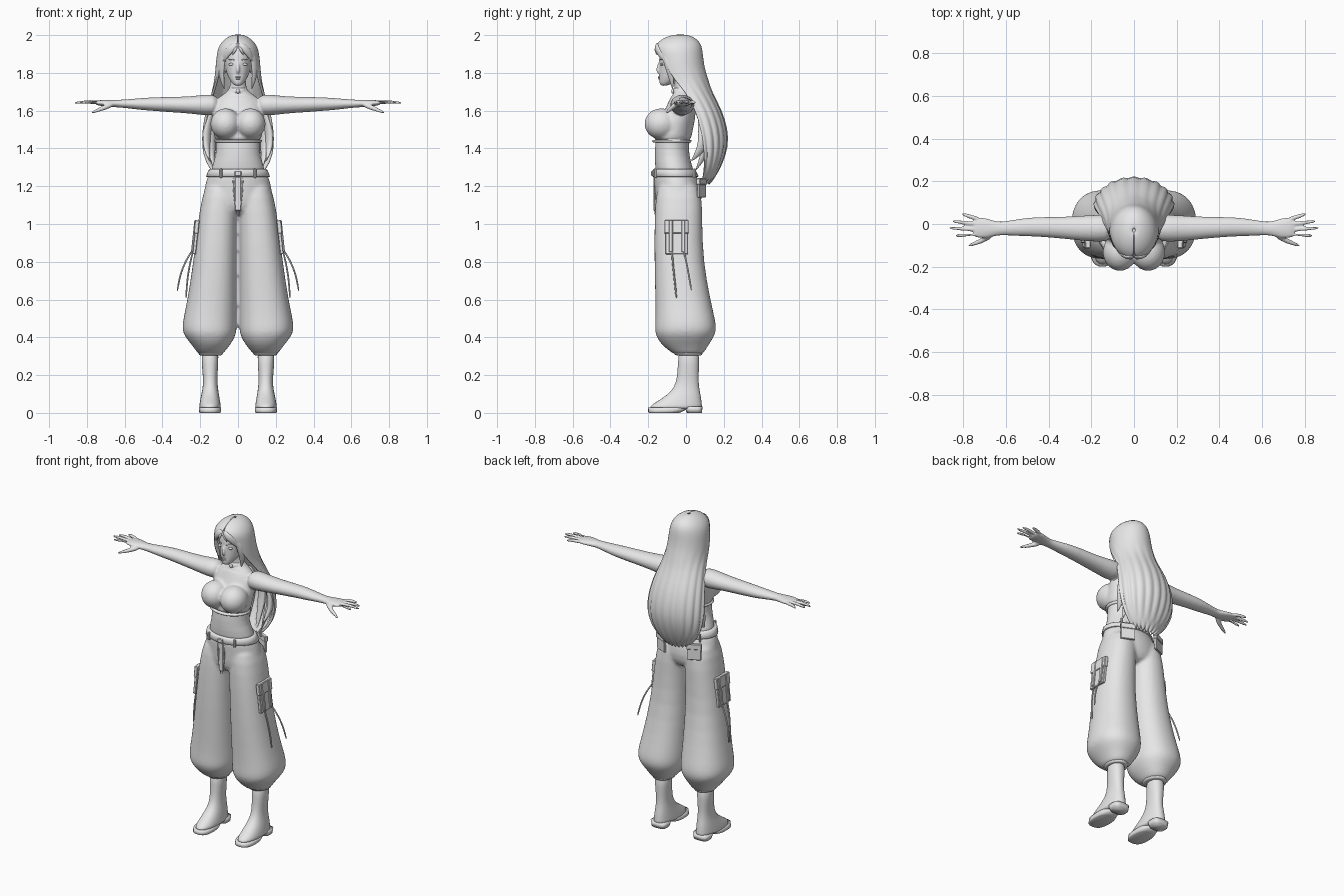
import bpy, bmesh, math
from mathutils import Vector, Matrix

cube = bpy.context.scene.objects.get("Cube")
if cube:
    bpy.data.objects.remove(cube, do_unlink=True)

grey = bpy.data.materials.new("plain_grey")
grey.use_nodes = True
grey.diffuse_color = (0.8, 0.8, 0.8, 1)
grey.node_tree.nodes["Principled BSDF"].inputs["Base Color"].default_value = (0.8, 0.8, 0.8, 1)


def finish(name, bm, twin=False, sub=0):
    """Turn a bmesh into a smooth object, optionally copied to the other side."""
    bmesh.ops.recalc_face_normals(bm, faces=bm.faces)
    if twin:
        copy = bmesh.ops.duplicate(bm, geom=bm.verts[:] + bm.edges[:] + bm.faces[:])["geom"]
        verts = [g for g in copy if isinstance(g, bmesh.types.BMVert)]
        faces = [g for g in copy if isinstance(g, bmesh.types.BMFace)]
        bmesh.ops.scale(bm, vec=(-1, 1, 1), verts=verts)
        bmesh.ops.reverse_faces(bm, faces=faces)
    mesh = bpy.data.meshes.new(name)
    bm.to_mesh(mesh)
    bm.free()
    mesh.materials.append(grey)
    obj = bpy.data.objects.new(name, mesh)
    bpy.context.collection.objects.link(obj)
    if sub:
        obj.modifiers.new("round", "SUBSURF").levels = sub
        obj.modifiers["round"].render_levels = sub
    mesh.polygons.foreach_set("use_smooth", [True] * len(mesh.polygons))
    return obj


def skin_rings(name, rings, twin, sub):
    """Bridge rings of points and cap both ends."""
    bm = bmesh.new()
    loops = [[bm.verts.new(p) for p in ring] for ring in rings]
    for low, high in zip(loops, loops[1:]):
        for i in range(len(low)):
            j = (i + 1) % len(low)
            bm.faces.new((low[i], low[j], high[j], high[i]))
    bm.faces.new(loops[0][::-1])
    bm.faces.new(loops[-1])
    return finish(name, bm, twin, sub)


def oval(n=24, power=1.0):
    for i in range(n):
        c, s = math.cos(math.tau * i / n), math.sin(math.tau * i / n)
        yield math.copysign(abs(c) ** power, c), math.copysign(abs(s) ** power, s)


def loft(name, rows, cx=None, power=1.0, twin=False, sub=1):
    """Rows are (z, x inner, x outer, front y, back y), or (z, half width, front y, back y)."""
    rings = []
    for row in rows:
        z, x0, x1, y0, y1 = row if len(row) == 5 else (row[0], -row[1], *row[1:])
        rings.append([((x0 + x1) / 2 + u * (x1 - x0) / 2, (y0 + y1) / 2 + v * (y1 - y0) / 2, z)
                      for u, v in oval(power=power)])
    return skin_rings(name, rings, twin, sub)


def tube(name, points, radii, flat=1.0, twin=True, sub=2):
    """Tapering tube along a path, widened across the path's outward side by flat."""
    pts = [Vector(p) for p in points]
    rings = []
    for i, p in enumerate(pts):
        t = (pts[min(i + 1, len(pts) - 1)] - pts[max(i - 1, 0)]).normalized()
        out = Vector((p.x, p.y, 0.02))
        side = t.cross(out).normalized()
        up = side.cross(t)
        rings.append([p + side * u * radii[i] * flat + up * v * radii[i] for u, v in oval(8)])
    return skin_rings(name, rings, twin, sub)


def ball(name, loc, size, twin=False):
    bm = bmesh.new()
    bmesh.ops.create_uvsphere(bm, u_segments=24, v_segments=16, radius=1,
                              matrix=Matrix.Translation(loc) @ Matrix.Diagonal((*size, 1)))
    return finish(name, bm, twin)


def box(name, loc, size, tilt=0.0, turn=0.0, twin=True):
    bm = bmesh.new()
    rot = Matrix.Rotation(math.radians(turn), 4, "Z") @ Matrix.Rotation(math.radians(tilt), 4, "Y")
    bmesh.ops.create_cube(bm, size=1, matrix=Matrix.Translation(loc) @ rot @ Matrix.Diagonal((*size, 1)))
    bmesh.ops.bevel(bm, geom=bm.edges[:], offset=0.003, segments=1, affect="EDGES")
    obj = finish(name, bm, twin)
    obj.data.polygons.foreach_set("use_smooth", [False] * len(obj.data.polygons))
    return obj


def fuse(name, parts, voxel, smooth):
    """Blend overlapping parts into one continuous surface."""
    bpy.ops.object.select_all(action="DESELECT")
    for p in parts:
        p.select_set(True)
    bpy.context.view_layer.objects.active = parts[0]
    bpy.ops.object.convert(target="MESH")
    bpy.ops.object.join()
    obj = bpy.context.view_layer.objects.active
    obj.name = name
    mod = obj.modifiers.new("blend", "REMESH")
    mod.mode = "VOXEL"
    mod.voxel_size = voxel
    mod.use_smooth_shade = True
    mod = obj.modifiers.new("soften", "SMOOTH")
    mod.iterations = smooth
    return obj


# Body: trunk, head, nose, ears, arms and fingers
trunk = loft("trunk", [(1.22, .15, -.15, .06), (1.3, .142, -.165, .035), (1.36, .118, -.166, .018),
                       (1.42, .115, -.165, .015), (1.5, .125, -.15, .03), (1.58, .138, -.12, .045),
                       (1.64, .14, -.09, .045), (1.68, .09, -.075, .04), (1.705, .05, -.06, .032),
                       (1.73, .042, -.06, .025), (1.8, .042, -.07, .02)])
head = loft("head", [(1.73, .018, -.136, -.1), (1.75, .035, -.142, -.06), (1.78, .055, -.143, 0),
                     (1.82, .068, -.143, .05), (1.87, .076, -.143, .065), (1.93, .076, -.135, .065),
                     (1.97, .05, -.1, .03)])
nose = tube("nose", [(0, -.138, 1.86), (0, -.148, 1.83), (0, -.151, 1.81), (0, -.14, 1.798)],
            [.006, .009, .011, .008], twin=False)
ears = ball("ears", (.076, -.02, 1.82), (.012, .02, .03), True)
arm_rows = [(.1, -.02, 1.63, .06, .052), (.16, -.02, 1.63, .065, .058), (.25, -.02, 1.63, .058, .045),
            (.35, -.017, 1.632, .05, .041), (.45, -.013, 1.635, .046, .036), (.52, -.015, 1.635, .042, .031),
            (.6, -.02, 1.637, .033, .022), (.64, -.022, 1.637, .031, .02), (.69, -.02, 1.64, .048, .018),
            (.735, -.016, 1.641, .05, .015), (.755, -.016, 1.641, .04, .01)]
arms = skin_rings("arms", [[(x, cy + ry * u, cz + rz * v) for u, v in oval()]
                           for x, cy, cz, ry, rz in arm_rows], True, 1)
fingers = []
for start, end, tip in [(.022, .05, .81), (-.002, .015, .86), (-.026, -.018, .875), (-.05, -.055, .845)]:
    fingers.append(tube("finger", [(.72, start, 1.641), ((.74 + tip) / 2, (start + end) / 2, 1.648),
                                   (tip, end, 1.64)], [.013, .012, .007], sub=1))
thumb = tube("thumb", [(.66, -.045, 1.635), (.71, -.08, 1.615), (.785, -.105, 1.585)], [.017, .014, .007], sub=1)
fuse("body", [trunk, head, nose, ears, arms, thumb] + fingers, .006, 2)

# Face details
ball("eyes", (.034, -.128, 1.845), (.017, .008, .007), True)
ball("upper_lip", (0, -.143, 1.777), (.017, .006, .004))
ball("lower_lip", (0, -.141, 1.769), (.014, .006, .004))
tube("eyebrows", [(.014, -.143, 1.866), (.035, -.135, 1.874), (.056, -.115, 1.868)], [.003, .003, .002])

# Cropped sleeveless top with collar
shirt = loft("shirt", [(1.435, .124, -.178, .024), (1.46, .126, -.17, .03), (1.52, .134, -.15, .042),
                       (1.58, .14, -.125, .053), (1.64, .128, -.096, .052), (1.675, .096, -.08, .045),
                       (1.69, .06, -.07, .038)], sub=1)
bust = ball("bust", (.066, -.132, 1.53), (.08, .088, .082), True)
fuse("cropped_top", [shirt, bust], .009, 5)
loft("hem", [(1.432, .122, -.174, .025), (1.436, .126, -.179, .028), (1.446, .126, -.178, .028)], sub=0)
loft("collar", [(1.685, .056, -.068, .038), (1.7, .052, -.067, .035), (1.72, .047, -.066, .03)], sub=0)
ball("collar_stud", (0, -.07, 1.703), (.01, .008, .012))

# Baggy trousers
pelvis = loft("pelvis", [(1.29, .152, -.172, .042), (1.24, .166, -.17, .065), (1.18, .182, -.166, .084),
                         (1.1, .19, -.163, .085), (1.04, .14, -.13, .05)])
legs = loft("legs", [(1.24, 0, .16, -.14, .05), (1.15, 0, .19, -.162, .088), (1, .005, .215, -.168, .086),
                     (.8, .007, .237, -.168, .093), (.6, .006, .268, -.163, .13), (.5, .005, .29, -.163, .154),
                     (.45, .005, .297, -.166, .162), (.41, .01, .288, -.163, .155), (.36, .04, .245, -.13, .12),
                     (.325, .07, .22, -.085, .1), (.305, .085, .205, -.055, .08)], power=.88, twin=True)
fuse("trousers", [pelvis, legs], .01, 3)
loft("waistband", [(1.25, .166, -.174, .064), (1.252, .169, -.177, .067), (1.285, .157, -.178, .05),
                   (1.29, .15, -.172, .045)], sub=0)
loft("cuffs", [(.305, .09, .2, -.05, .08), (.308, .083, .207, -.058, .085), (.33, .075, .214, -.075, .092)],
     twin=True, sub=0)
tube("fly_seams", [(.026, -.169, 1.25), (.022, -.169, 1.15), (.004, -.164, 1.04)], [.004, .004, .003])
box("fly", (0, -.166, 1.16), (.03, .012, .18), twin=False)
box("buckle", (0, -.179, 1.268), (.035, .01, .026), twin=False)
for i, (x, y, turn) in enumerate([(.09, -.163, 20), (.13, .045, -35)]):
    box("belt_loop_%d" % i, (x, y, 1.268), (.012, .014, .05), turn=turn)

# Side pockets with flap, strap and hanging cords
box("side_pockets", (.226, -.05, .9), (.018, .12, .12), tilt=-6)
box("side_pocket_flaps", (.219, -.05, .985), (.024, .128, .07), tilt=-6)
for i, y in enumerate((-.08, -.015)):
    box("pocket_straps_%d" % i, (.227, y, .935), (.026, .02, .17), tilt=-6)
tube("outer_cords", [(.235, -.015, .87), (.275, 0, .81), (.308, .015, .73), (.322, .03, .64)], [.005] * 4)
tube("inner_cords", [(.235, -.075, .87), (.255, -.07, .79), (.27, -.06, .7), (.275, -.05, .6)], [.005] * 4)

# Back pockets
box("back_pockets", (.115, .082, 1.185), (.085, .014, .09), turn=-25)
box("back_pocket_flaps", (.115, .082, 1.225), (.09, .022, .035), turn=-25)

# Boots
loft("boots", [(.35, .1, .195, -.04, .07), (.25, .105, .192, -.043, .07), (.18, .11, .184, -.048, .066),
               (.13, .106, .187, -.065, .07), (.095, .1, .195, -.1, .078), (.06, .094, .202, -.155, .083),
               (.035, .09, .206, -.193, .086), (.018, .09, .206, -.195, .086)], power=.9, twin=True)
loft("soles", [(0, .095, .201, -.195, -.035), (.004, .09, .206, -.2, -.025), (.028, .089, .207, -.2, .02)],
     power=.8, twin=True, sub=0)
loft("heels", [(0, .1, .196, .005, .084), (.034, .093, .203, -.01, .088)], power=.6, twin=True, sub=0)

# Long hair: an open sheet wrapped round the back, rippled and ragged below
hair_rows = [(2, -.03, .004, .004, 180), (1.988, -.032, .05, .07, 180), (1.955, -.04, .086, .112, 180),
             (1.92, -.042, .103, .122, 168), (1.88, -.036, .109, .12, 138), (1.82, -.03, .113, .122, 122),
             (1.76, -.012, .118, .124, 112), (1.7, .015, .131, .113, 100), (1.6, .055, .163, .128, 92),
             (1.5, .075, .18, .138, 88), (1.41, .085, .184, .13, 86), (1.32, .085, .165, .1, 82),
             (1.25, .075, .12, .075, 78), (1.215, .07, .09, .05, 72)]
cols = 60
bm = bmesh.new()
sheet = []
for k, (z, cy, rx, ry, half) in enumerate(hair_rows):
    low = max(0, k - 5) / 8
    row = []
    for i in range(cols + 1):
        a = math.radians(half) * (2 * i / cols - 1)
        ripple = 1 + .045 * low * math.cos(i * math.tau / 6)
        ragged = max(0, low - .7) * (.09 * (1 - math.cos(a)) + .03 * math.cos(i * math.tau / 6))
        row.append(bm.verts.new((rx * ripple * math.sin(a), cy + ry * ripple * math.cos(a), z + ragged)))
    sheet.append(row)
for up, down in zip(sheet, sheet[1:]):
    for i in range(cols):
        bm.faces.new((up[i], up[i + 1], down[i + 1], down[i]))
hair = finish("long_hair", bm)
solid = hair.modifiers.new("thickness", "SOLIDIFY")
solid.thickness = .014
solid.offset = 0
hair.modifiers.new("round", "SUBSURF").levels = 1

# Fringe, face-framing locks and loose back strands
tube("fringe", [(.004, -.15, 1.955), (.03, -.158, 1.935), (.06, -.138, 1.905), (.078, -.112, 1.86)],
     [.008, .012, .013, .005], flat=1.8)
tube("fringe_tips", [(.006, -.155, 1.94), (.018, -.16, 1.92), (.03, -.152, 1.892)], [.009, .01, .002])
tube("face_locks", [(.07, -.12, 1.91), (.088, -.1, 1.85), (.09, -.08, 1.79), (.072, -.07, 1.71)],
     [.01, .014, .013, .002], flat=1.7)
for i, (x, y, end) in enumerate([(.165, .075, 1.33), (.14, .1, 1.28), (.1, .15, 1.24), (.04, .17, 1.2)]):
    tube("back_locks_%d" % i, [(x * .8, y, 1.62), (x, y + .02, 1.5), (x * 1.02, y + .015, 1.4),
                               (x * .9, y - .05, end)], [.012, .022, .02, .002], flat=1.6)
